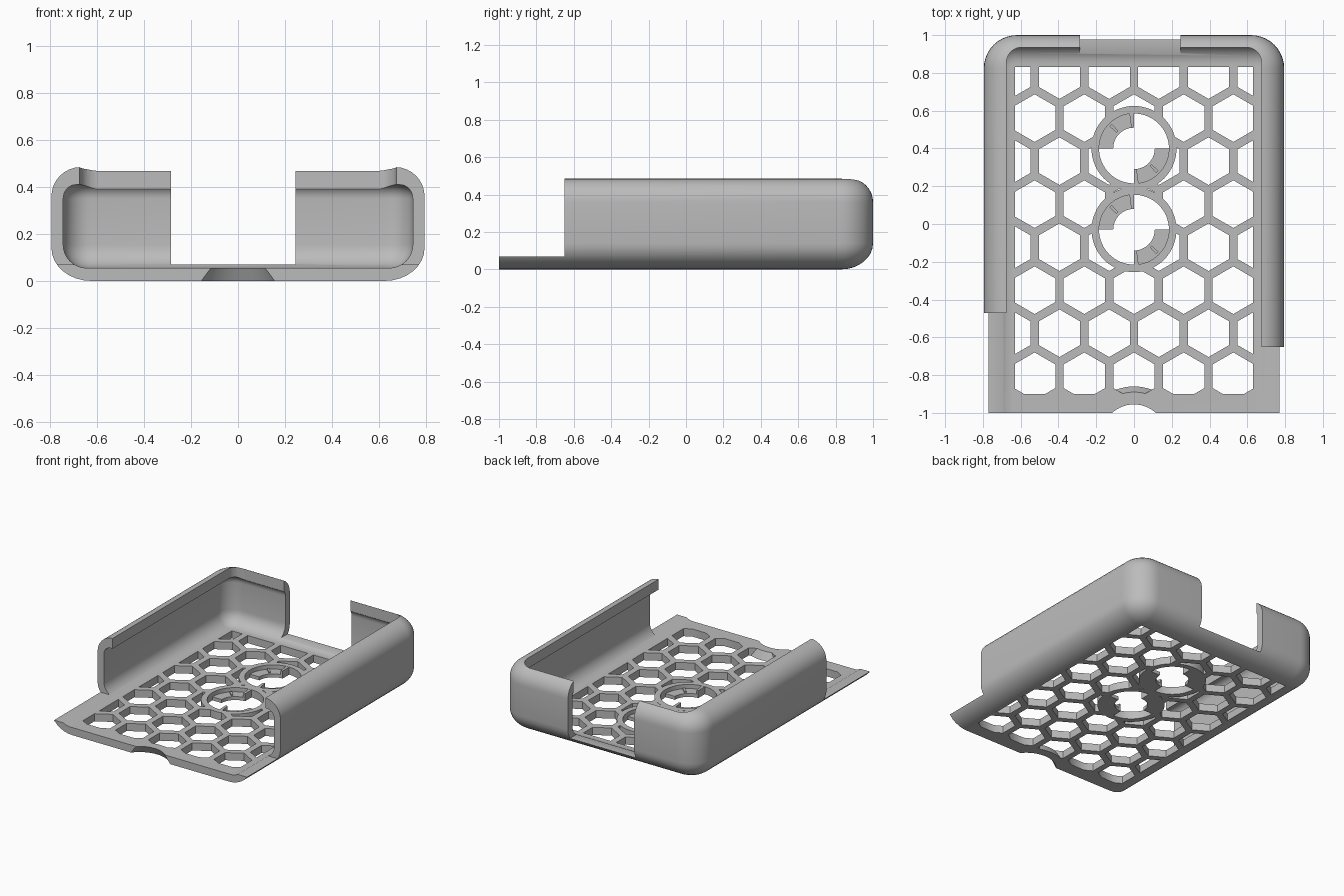
import bpy, bmesh, math

if "Cube" in bpy.data.objects:
    bpy.data.objects.remove(bpy.data.objects["Cube"])

grey = bpy.data.materials.new("grey_plastic")
grey.diffuse_color = (0.5, 0.5, 0.5, 1)
grey.use_nodes = True
grey.node_tree.nodes["Principled BSDF"].inputs["Base Color"].default_value = grey.diffuse_color


def make(name, bm):
    bmesh.ops.recalc_face_normals(bm, faces=bm.faces)
    me = bpy.data.meshes.new(name)
    bm.to_mesh(me)
    bm.free()
    me.materials.append(grey)
    ob = bpy.data.objects.new(name, me)
    bpy.context.collection.objects.link(ob)
    return ob


def loft(bm, rings):
    """Closed solid through a stack of equal-length 3D outlines."""
    vs = [[bm.verts.new(p) for p in r] for r in rings]
    n = len(vs[0])
    for a, b in zip(vs, vs[1:]):
        for i in range(n):
            j = (i + 1) % n
            bm.faces.new((a[i], a[j], b[j], b[i]))
    bm.faces.new(vs[0][::-1])
    bm.faces.new(vs[-1])


def solid(name, rings):
    bm = bmesh.new()
    loft(bm, rings)
    return make(name, bm)


def box(name, x0, x1, y0, y1, z0, z1):
    return solid(name, [[(x0, y0, z), (x1, y0, z), (x1, y1, z), (x0, y1, z)] for z in (z0, z1)])


def circle(cx, cy, r, z, n=64, start=0):
    return [(cx + r * math.cos(start + math.tau * i / n),
             cy + r * math.sin(start + math.tau * i / n), z) for i in range(n)]


def outline(hx, yb, yf, r, z, n=10):
    """Rectangle with rounded back corners and a flat front."""
    pts = [(hx, yf, z)]
    for sx, a0 in ((1, 0), (-1, math.pi / 2)):
        for i in range(n + 1):
            a = a0 + math.pi / 2 * i / n
            pts.append((sx * (hx - r) + r * math.cos(a), yb - r + r * math.sin(a), z))
    return pts + [(-hx, yf, z)]


def rounded_tray(name, hx, yb, yf, r, z0, z1, low, high, n=8):
    """Stacked outlines with elliptical bottom (low) and top (high) roundings."""
    rows = []
    for i in range(n + 1):
        a = math.pi / 2 * i / n
        rows.append((low[0] * (1 - math.sin(a)), z0 + low[1] * (1 - math.cos(a))))
    for i in range(n + 1):
        a = math.pi / 2 * i / n
        rows.append((high[0] * (1 - math.cos(a)), z1 - high[1] * (1 - math.sin(a))))
    return solid(name, [outline(hx - d, yb - d, yf, max(r - d, 0.006), z) for d, z in rows])


def boolean(ob, tool, op='DIFFERENCE'):
    m = ob.modifiers.new("cut", 'BOOLEAN')
    m.object, m.operation, m.solver = tool, op, 'EXACT'
    me = bpy.data.meshes.new_from_object(ob.evaluated_get(bpy.context.evaluated_depsgraph_get()))
    ob.modifiers.clear()
    ob.data = me
    bpy.data.objects.remove(tool)


# Tray shell: rounded outside, hollow inside, open top with a small lip
tray = rounded_tray("tray", 0.795, 1.0, -1.0, 0.176, 0, 0.485, (0.17, 0.14), (0.125, 0.125))
boolean(tray, rounded_tray("cavity", 0.745, 0.95, -1.1, 0.115, 0.055, 0.41, (0.1, 0.1), (0.055, 0.06)))
boolean(tray, solid("opening", [outline(0.675, 0.935, -1.1, 0.08, z) for z in (0.2, 0.6)]))

# Shortened side walls and gap in the back wall
boolean(tray, box("right_cut", 0, 1, -1.1, -0.65, 0.07, 0.7))
boolean(tray, box("left_cut", -1, 0.1, -1.1, -0.47, 0.07, 0.7))
boolean(tray, box("back_cut", -0.285, 0.245, 0.8, 1.1, 0.07, 0.7))

# Honeycomb cutter, clipped to a rectangular window
PITCH, RINGS = 0.263, (0.4, -0.03)
bm = bmesh.new()
for row in range(8):
    y = -0.806 + row * PITCH * math.sqrt(3) / 2
    for col in range(-3, 4):
        x = (col + 0.5 * (row % 2)) * PITCH
        if abs(x) < 0.7:
            loft(bm, [circle(x, y, 0.126, z, 6, math.pi / 6) for z in (-0.1, 0.2)])
comb = make("honeycomb", bm)
boolean(comb, box("window", -0.63, 0.63, -0.9, 0.83, -0.05, 0.15), 'INTERSECT')

# Keep solid rims around the two round mounts and behind the thumb notch
for cy in RINGS:
    boolean(comb, solid("rim", [circle(0, cy, 0.225, z) for z in (-0.2, 0.3)]))
boolean(comb, solid("notch_rim", [circle(0, -1.125, r, z, 96) for r, z in ((0.32, -0.1), (0.265, 0), (0.235, 0.055), (0.2, 0.12))]))
boolean(tray, comb)

# Round mount holes and tapered thumb notch
for cy in RINGS:
    boolean(tray, solid("hole", [circle(0, cy, 0.185, z) for z in (-0.1, 0.2)]))
boolean(tray, solid("notch", [circle(0, -1.125, r, z, 96) for r, z in ((0.216, -0.03), (0.2, 0), (0.17, 0.055), (0.154, 0.085))]))


def sector(bm, cy, r0, r1, a0, a1, z0, z1, n=12):
    ang = [a0 + (a1 - a0) * i / n for i in range(n + 1)]
    prof = [(r0, a) for a in ang] + [(r1, a) for a in reversed(ang)]
    loft(bm, [[(r * math.cos(a), cy + r * math.sin(a), z) for r, a in prof] for z in (z0, z1)])


# Bayonet tabs: two opposite quarter ledges, each with a stop and a ridge
for i, cy in enumerate(RINGS):
    bm = bmesh.new()
    for a in (math.pi / 2, 1.5 * math.pi):
        sector(bm, cy, 0.11, 0.188, a, a + math.pi / 2, 0, 0.025)
        sector(bm, cy, 0.11, 0.187, a, a + 0.13, 0.001, 0.054, 3)
        mid = a + math.pi / 4
        sector(bm, cy, 0.125, 0.175, mid - 0.05, mid + 0.05, 0.002, 0.034, 2)
    make(f"bayonet_tabs_{i + 1}", bm)

# Smooth shading with crisp edges
bpy.ops.object.select_all(action='DESELECT')
tray.select_set(True)
bpy.context.view_layer.objects.active = tray
bpy.ops.object.shade_smooth_by_angle(angle=math.radians(30))
